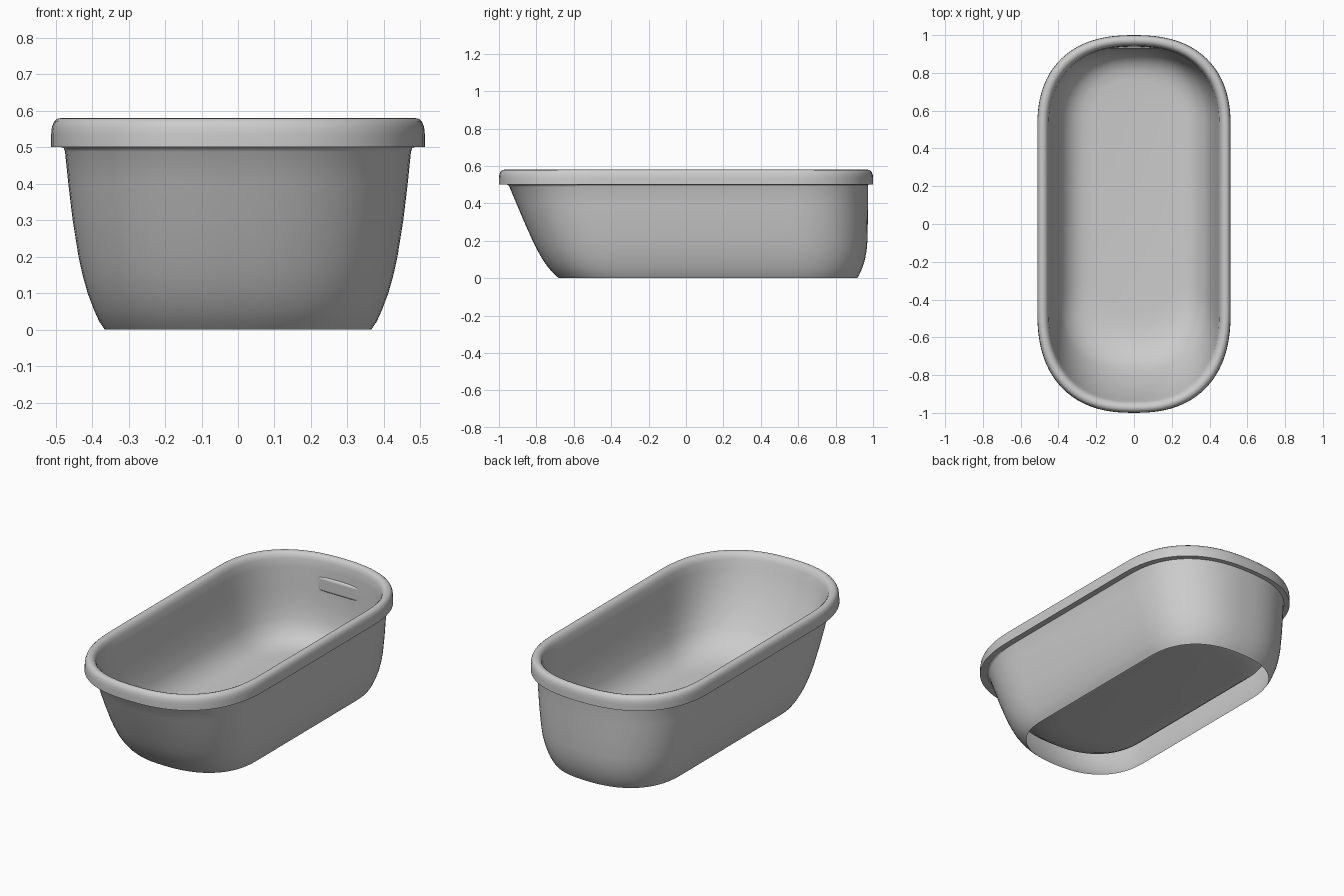
import bpy, bmesh, math

if "Cube" in bpy.data.objects:
    bpy.data.objects.remove(bpy.data.objects["Cube"])

POWER = 2.4      # squareness of the rounded ends
QUARTER = 20     # segments per rounded corner


def outline(half_width, front, back, z):
    """Rounded-end plan outline, counter-clockwise from above; back end squarer."""
    depth_front = half_width * (0.92 + 0.26 * z)
    depth_back = half_width * 0.96
    pts = []
    for q in range(4):
        for k in range(QUARTER + 1):
            t = math.pi / 2 * (q + k / QUARTER)
            if k == QUARTER and q in (0, 2):
                continue                      # shared end-centre point
            c, s = math.cos(t), math.sin(t)
            x = math.copysign(abs(c) ** (2 / POWER), c) * half_width
            rise = abs(s) ** (2 / POWER) - 1
            y = back + rise * depth_back if q < 2 else front - rise * depth_front
            pts.append((x, y, z))
    return pts


def loft(name, sections):
    bm = bmesh.new()
    rings = [[bm.verts.new(p) for p in outline(*s)] for s in sections]
    n = len(rings[0])
    for a, b in zip(rings, rings[1:]):
        for j in range(n):
            k = (j + 1) % n
            bm.faces.new((a[j], a[k], b[k], b[j]))
    bm.faces.new(rings[-1])                   # flat basin floor
    mesh = bpy.data.meshes.new(name)
    bm.to_mesh(mesh)
    bm.free()
    ob = bpy.data.objects.new(name, mesh)
    bpy.context.collection.objects.link(ob)
    return ob


def smooth(ob, degrees):
    bpy.ops.object.select_all(action='DESELECT')
    ob.select_set(True)
    bpy.context.view_layer.objects.active = ob
    bpy.ops.object.shade_smooth_by_angle(angle=math.radians(degrees))


# sections: half width, front y, back y, z
# outer wall, open underneath
wall = [
    (.365, -.680, .915, 0),
    (.380, -.705, .928, .022),
    (.395, -.735, .943, .055),
    (.412, -.767, .957, .10),
    (.426, -.795, .966, .15),
    (.437, -.820, .970, .20),
    (.453, -.865, .972, .30),
    (.465, -.907, .973, .40),
    (.474, -.944, .973, .488),
]
# rolled rim
rim = [
    (.478, -.952, .974, .499),
    (.485, -.963, .979, .50),
    (.512, -1.00, 1.00, .50),
    (.512, -1.00, 1.00, .535),
    (.510, -.998, .998, .555),
    (.504, -.992, .992, .570),
    (.495, -.983, .983, .578),
    (.483, -.971, .971, .580),
    (.470, -.959, .959, .576),
    (.460, -.948, .950, .566),
    (.452, -.939, .944, .547),
]
# inside of the basin down to its raised floor
basin = [
    (.445, -.925, .940, .50),
    (.431, -.872, .937, .375),
    (.416, -.824, .932, .29),
    (.396, -.774, .920, .21),
    (.376, -.733, .905, .165),
    (.346, -.682, .882, .128),
    (.311, -.622, .850, .102),
    (.270, -.550, .810, .087),
    (.220, -.460, .760, .082),
]
smooth(loft("tub", wall + rim + basin), 60)

# low overflow cover on the back wall inside the basin
bpy.ops.mesh.primitive_cube_add(size=1, location=(0, .942, .42))
cover = bpy.context.object
cover.name = "overflow_cover"
cover.scale = (.27, .030, .085)
bpy.ops.object.transform_apply(location=False, rotation=False, scale=True)
bevel = cover.modifiers.new("round_edges", 'BEVEL')
bevel.width = .014
bevel.segments = 4
smooth(cover, 40)
